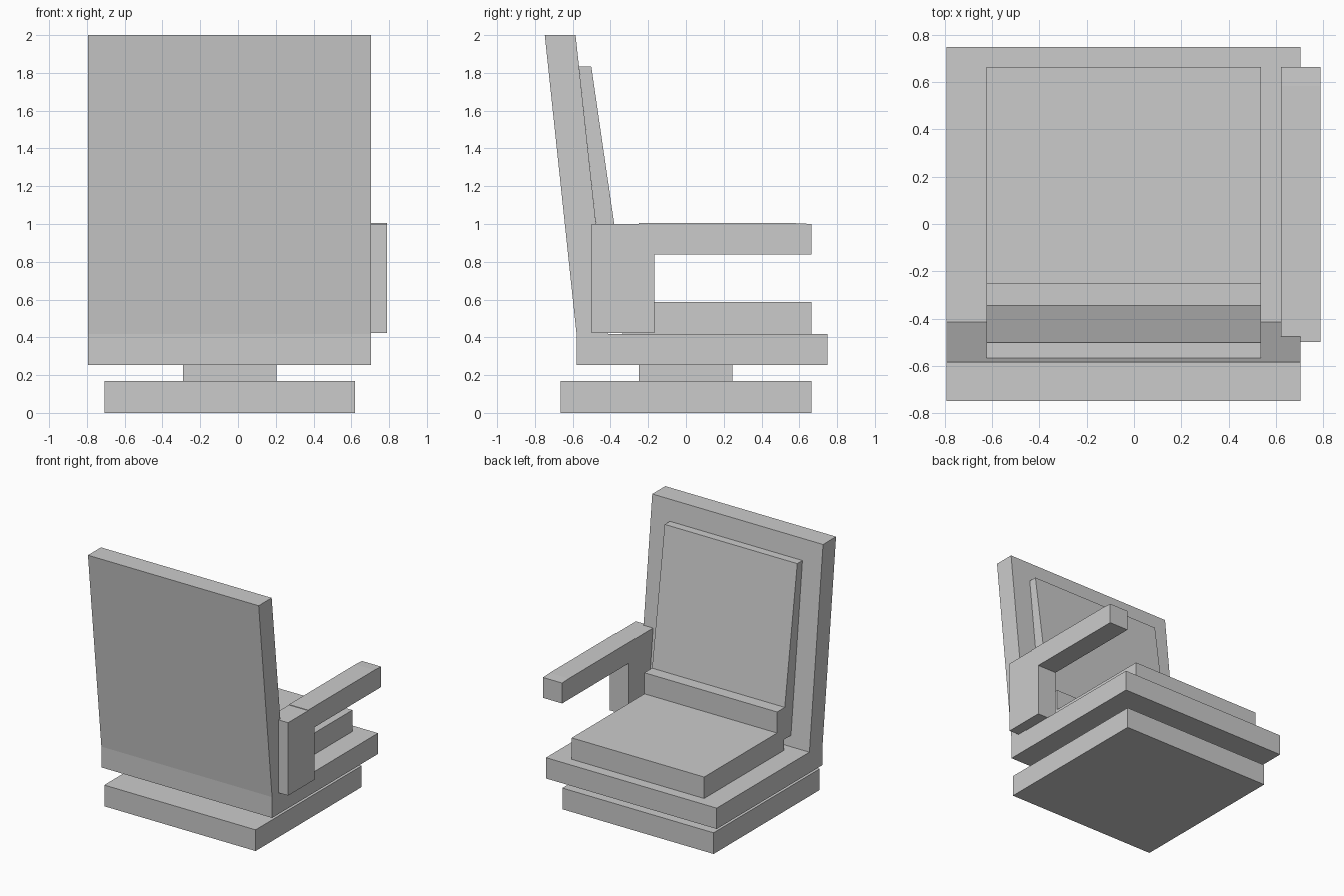
import bpy
import bmesh

if "Cube" in bpy.data.objects:
    bpy.data.objects.remove(bpy.data.objects["Cube"])


def extrude_profile(name, x0, x1, profile):
    """Extrude a closed (y, z) side profile from x0 to x1."""
    bm = bmesh.new()
    face = bm.faces.new([bm.verts.new((x0, y, z)) for y, z in profile])
    ext = bmesh.ops.extrude_face_region(bm, geom=[face])
    moved = [g for g in ext["geom"] if isinstance(g, bmesh.types.BMVert)]
    bmesh.ops.translate(bm, verts=moved, vec=(x1 - x0, 0, 0))
    bmesh.ops.recalc_face_normals(bm, faces=bm.faces)
    mesh = bpy.data.meshes.new(name)
    bm.to_mesh(mesh)
    bm.free()
    obj = bpy.data.objects.new(name, mesh)
    bpy.context.collection.objects.link(obj)
    return obj


def box(name, x0, x1, y0, y1, z0, z1):
    return extrude_profile(name, x0, x1, [(y0, z0), (y1, z0), (y1, z1), (y0, z1)])


# Floor plinth and short pedestal
box("base_plinth", -0.708, 0.62, -0.665, 0.665, 0.0, 0.168)
box("pedestal", -0.292, 0.205, -0.249, 0.246, 0.168, 0.253)

# Seat slab and reclined back in one L-shaped shell
extrude_profile("seat_shell", -0.793, 0.705, [
    (0.748, 0.253), (0.748, 0.418), (-0.414, 0.418), (-0.585, 2.0),
    (-0.748, 2.0), (-0.58, 0.418), (-0.58, 0.253)])

# Seat cushion, lumbar step and back pad
extrude_profile("cushion", -0.625, 0.538, [
    (0.665, 0.418), (0.665, 0.588), (-0.249, 0.588), (-0.249, 0.755),
    (-0.345, 0.755), (-0.502, 1.835), (-0.567, 1.835), (-0.423, 0.503),
    (-0.337, 0.503), (-0.337, 0.418)])

# Single armrest with a slightly raised top panel
extrude_profile("armrest", 0.622, 0.79, [
    (-0.5, 0.422), (-0.168, 0.422), (-0.168, 0.838), (0.665, 0.838),
    (0.665, 1.0), (0.583, 1.004), (-0.249, 1.004), (-0.249, 1.0), (-0.5, 1.0)])
